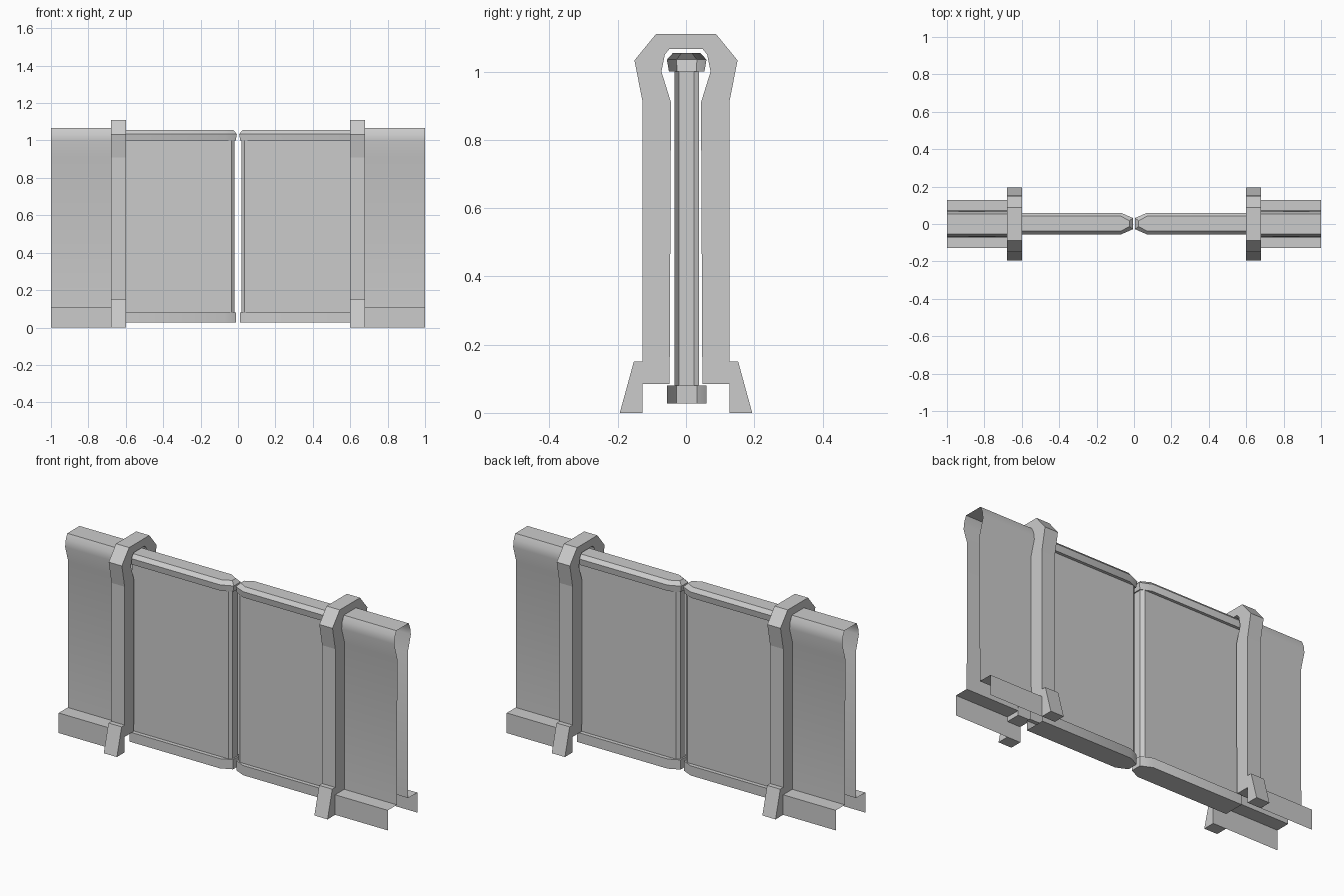
import bpy, bmesh, math

if "Cube" in bpy.data.objects:
    bpy.data.objects.remove(bpy.data.objects["Cube"])


def make_object(name, bm, smooth=None):
    bmesh.ops.recalc_face_normals(bm, faces=bm.faces)
    mesh = bpy.data.meshes.new(name)
    bm.to_mesh(mesh)
    bm.free()
    ob = bpy.data.objects.new(name, mesh)
    bpy.context.collection.objects.link(ob)
    if smooth:
        bpy.ops.object.select_all(action='DESELECT')
        ob.select_set(True)
        bpy.context.view_layer.objects.active = ob
        bpy.ops.object.shade_smooth_by_angle(angle=math.radians(smooth))
    return ob


def both_sides(half):
    """Mirror a half profile (outermost point first) across y = 0."""
    return [(-y, z) for y, z in half] + [(y, z) for y, z in reversed(half)]


def loft(bm, loops, closed=True):
    """Skin consecutive loops of vertices."""
    rings = [[bm.verts.new(p) for p in loop] for loop in loops]
    n = len(rings[0])
    for a, b in zip(rings, rings[1:]):
        for i in range(n if closed else n - 1):
            j = (i + 1) % n
            bm.faces.new((a[i], a[j], b[j], b[i]))
    return rings


# Half profiles (y, z) from foot up to the crown
shell_half = [(0.128, 0), (0.128, 0.11), (0.049, 0.11), (0.045, 0.91),
              (0.072, 1.0), (0.066, 1.04), (0.053, 1.068)]
frame_outer = [(0.194, 0), (0.153, 0.15), (0.127, 0.15), (0.127, 0.91),
               (0.151, 1.033), (0.088, 1.11)]
frame_inner = [(0.128, 0), (0.128, 0.085), (0.048, 0.085), (0.044, 0.91),
               (0.072, 1.0), (0.062, 1.05), (0.048, 1.067)]

# Door levels: z, half width, nose half width, nose x, chamfer start x
door_levels = [
    (0.027, 0.058, 0.03, 0.010, 0.07),
    (0.080, 0.058, 0.03, 0.010, 0.07),
    (0.080, 0.036, 0.022, 0.018, 0.035),
    (1.000, 0.036, 0.022, 0.018, 0.035),
    (1.000, 0.052, 0.028, 0.012, 0.07),
    (1.035, 0.058, 0.03, 0.006, 0.07),
    (1.055, 0.040, 0.015, 0.025, 0.07),
]

for side, s in (("left", -1), ("right", 1)):
    # Thin folded sheet housing at the outer end
    prof = both_sides(shell_half)
    bm = bmesh.new()
    loft(bm, [[(s * x, y, z) for y, z in prof] for x in (0.68, 1.0)], closed=False)
    make_object(side + "_housing", bm, 40)

    # Thick arch frame with splayed feet
    prof = both_sides(frame_outer) + both_sides(frame_inner)[::-1]
    bm = bmesh.new()
    rings = loft(bm, [[(s * x, y, z) for y, z in prof] for x in (0.60, 0.68)])
    for ring in rings:
        bm.faces.new(ring)
    make_object(side + "_arch_frame", bm)

    # Sliding door: core panel with wider rails, open where it enters the frame
    bm = bmesh.new()
    loops = []
    for z, w, nw, nx, cx in door_levels:
        plan = [(0.62, w), (cx, w), (nx, nw), (nx, -nw), (cx, -w), (0.62, -w)]
        loops.append([(s * x, y + 0.002, z) for x, y in plan])
    rings = loft(bm, loops, closed=False)
    bm.faces.new(rings[0])
    bm.faces.new(rings[-1])
    make_object(side + "_sliding_door", bm, 35)
